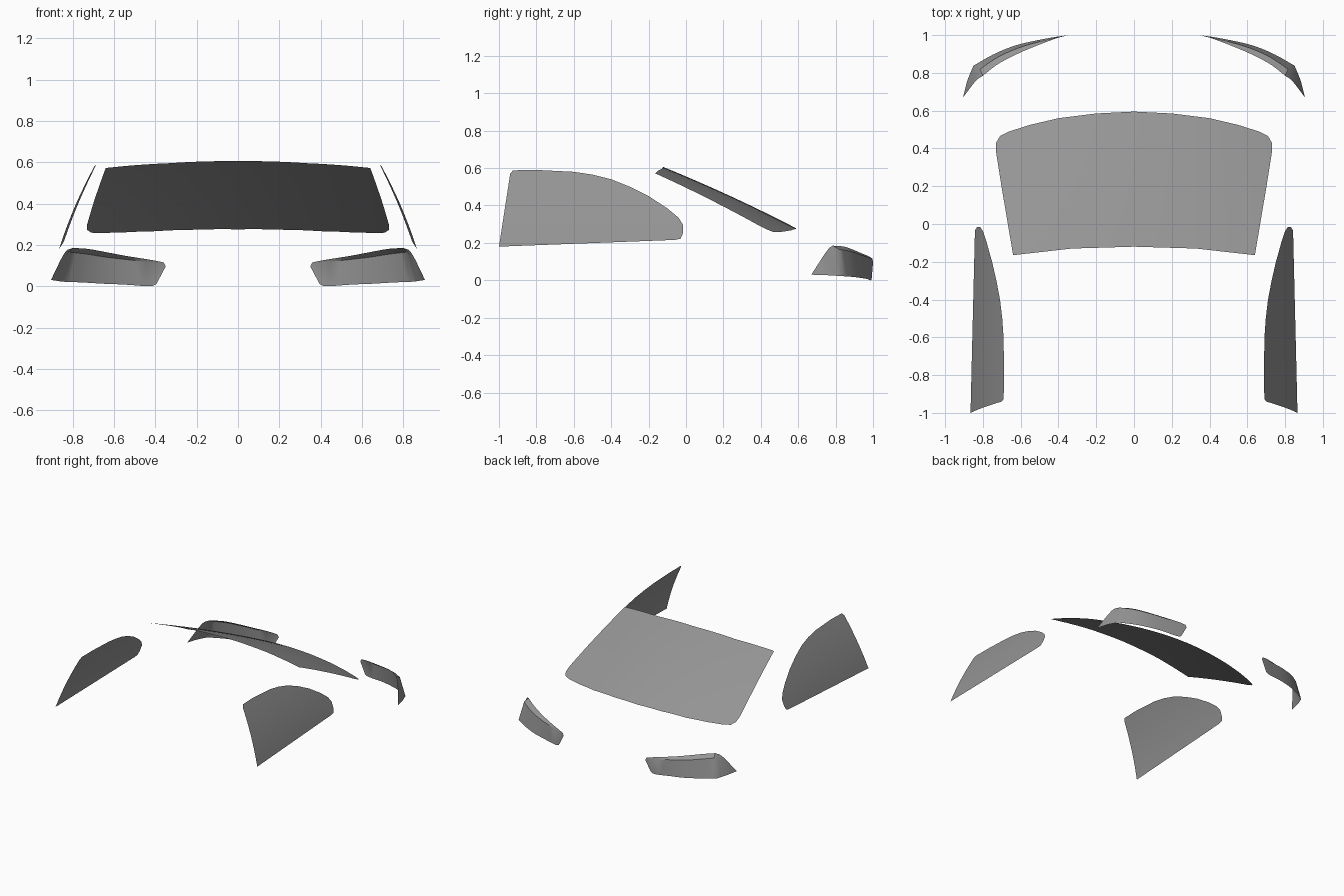
import bpy
import bmesh
import math
from mathutils import Vector

cube = bpy.data.objects.get("Cube")
if cube:
    bpy.data.objects.remove(cube, do_unlink=True)

# One tinted glass colour for every pane
glass = bpy.data.materials.new("grey glass")
glass.use_nodes = True
tint = (0.3, 0.3, 0.3, 1)
glass.diffuse_color = tint
glass.node_tree.nodes["Principled BSDF"].inputs["Base Color"].default_value = tint


def finish(name, bm, outward, angle):
    """Turn a mesh into a smooth object whose faces look along outward."""
    bm.normal_update()
    total = sum((f.normal * f.calc_area() for f in bm.faces), Vector())
    if total.dot(Vector(outward)) < 0:
        bmesh.ops.reverse_faces(bm, faces=bm.faces[:])
    mesh = bpy.data.meshes.new(name)
    bm.to_mesh(mesh)
    bm.free()
    mesh.materials.append(glass)
    obj = bpy.data.objects.new(name, mesh)
    bpy.context.collection.objects.link(obj)
    bpy.ops.object.select_all(action='DESELECT')
    obj.select_set(True)
    bpy.context.view_layer.objects.active = obj
    bpy.ops.object.shade_smooth_by_angle(angle=math.radians(angle))


def curved_pane(name, outline, bend, outward, step=0.05):
    """Fill a flat outline, slice it into a grid, then bend it."""
    bm = bmesh.new()
    bm.faces.new([bm.verts.new((a, b, 0)) for a, b in outline])
    for axis in (0, 1):
        values = [p[axis] for p in outline]
        for i in range(math.ceil(min(values) / step), math.ceil(max(values) / step)):
            normal, point = Vector(), Vector()
            normal[axis] = 1
            point[axis] = i * step + 0.001
            bmesh.ops.bisect_plane(bm, geom=bm.verts[:] + bm.edges[:] + bm.faces[:],
                                   plane_co=point, plane_no=normal)
    for v in bm.verts:
        v.co = bend(v.co.x, v.co.y)
    finish(name, bm, outward, 60)


def smooth_path(points, steps=3):
    """Catmull-Rom curve through the points."""
    pts = [Vector(p) for p in points]
    ext = [2 * pts[0] - pts[1]] + pts + [2 * pts[-1] - pts[-2]]
    path = []
    for a, b, c, d in zip(ext, ext[1:], ext[2:], ext[3:]):
        for k in range(steps):
            t = k / steps
            path.append(b + ((c - a) * t + (2 * a - 5 * b + 4 * c - d) * t ** 2
                             + (3 * b - a - 3 * c + d) * t ** 3) / 2)
    return path + [pts[-1]]


def lofted_shell(name, rows, side, outward):
    """Skin the strip between neighbouring rows."""
    bm = bmesh.new()
    grid = [[bm.verts.new((p.x * side, p.y, p.z)) for p in row] for row in rows]
    for low, high in zip(grid, grid[1:]):
        for i in range(len(low) - 1):
            bm.faces.new((low[i], low[i + 1], high[i + 1], high[i]))
    bmesh.ops.remove_doubles(bm, verts=bm.verts[:], dist=0.0005)
    finish(name, bm, outward, 35)


# Windscreen: half outline seen from above, mirrored, sloping and crowned
half = [(0, -.12), (.33, -.13), (.64, -.165), (.7, .19), (.73, .38), (.73, .43),
        (.71, .465), (.66, .49), (.55, .525), (.4, .56), (.2, .585), (0, .595)]
screen = half + [(-x, y) for x, y in half[-2:0:-1]]


def bend_screen(x, y):
    s = (y + .12) / .715
    crown = .125 + .06 * (y + .165)
    return x, y, .605 - .33 * s + .04 * s * (1 - s) - crown * x * x


curved_pane("windscreen", screen, bend_screen, (0, 0, 1))

# Side windows: profile in y and z, leaning inwards towards the roof
profile = [(-1, .18), (-.94, .57), (-.925, .588), (-.8, .59), (-.6, .58), (-.5, .565),
           (-.4, .54), (-.3, .5), (-.2, .45), (-.1, .385), (-.04, .335), (-.015, .295),
           (-.017, .25), (-.03, .222), (-.06, .216)]

# Headlight covers: lower edge, shoulder crease and rear upper edge
lower = [(.395, .993, .01), (.43, .988, 0), (.55, .965, .008), (.65, .938, .012),
         (.75, .895, .018), (.85, .838, .022)]
shoulder = [(.35, 1, .095), (.4, .99, .112), (.55, .952, .13), (.65, .917, .142),
            (.73, .878, .155), (.815, .82, .165)]
upper = [(.36, .997, .115), (.42, .98, .127), (.55, .93, .148), (.65, .885, .167),
         (.73, .84, .181), (.8, .785, .185)]
tip = (.905, .67, .03)
# Each row turns the corner and runs on to the rear tip
bends = [(.882, .76, .027), (.863, .74, .105), (.84, .755, .16)]

for label, side in (("left", 1), ("right", -1)):
    def bend_window(y, z, side=side):
        d = .59 - z
        return side * (.69 + .547 * d - .29 * d * d - .012 * (y + 1)), y, z

    curved_pane(label + "_side_window", profile, bend_window, (side, 0, 0))
    rows = [smooth_path(r) + smooth_path([r[-1], b, tip])[1:]
            for r, b in zip((lower, shoulder, upper), bends)]
    lofted_shell(label + "_headlight_cover", rows, side, (side, 1, 0))
